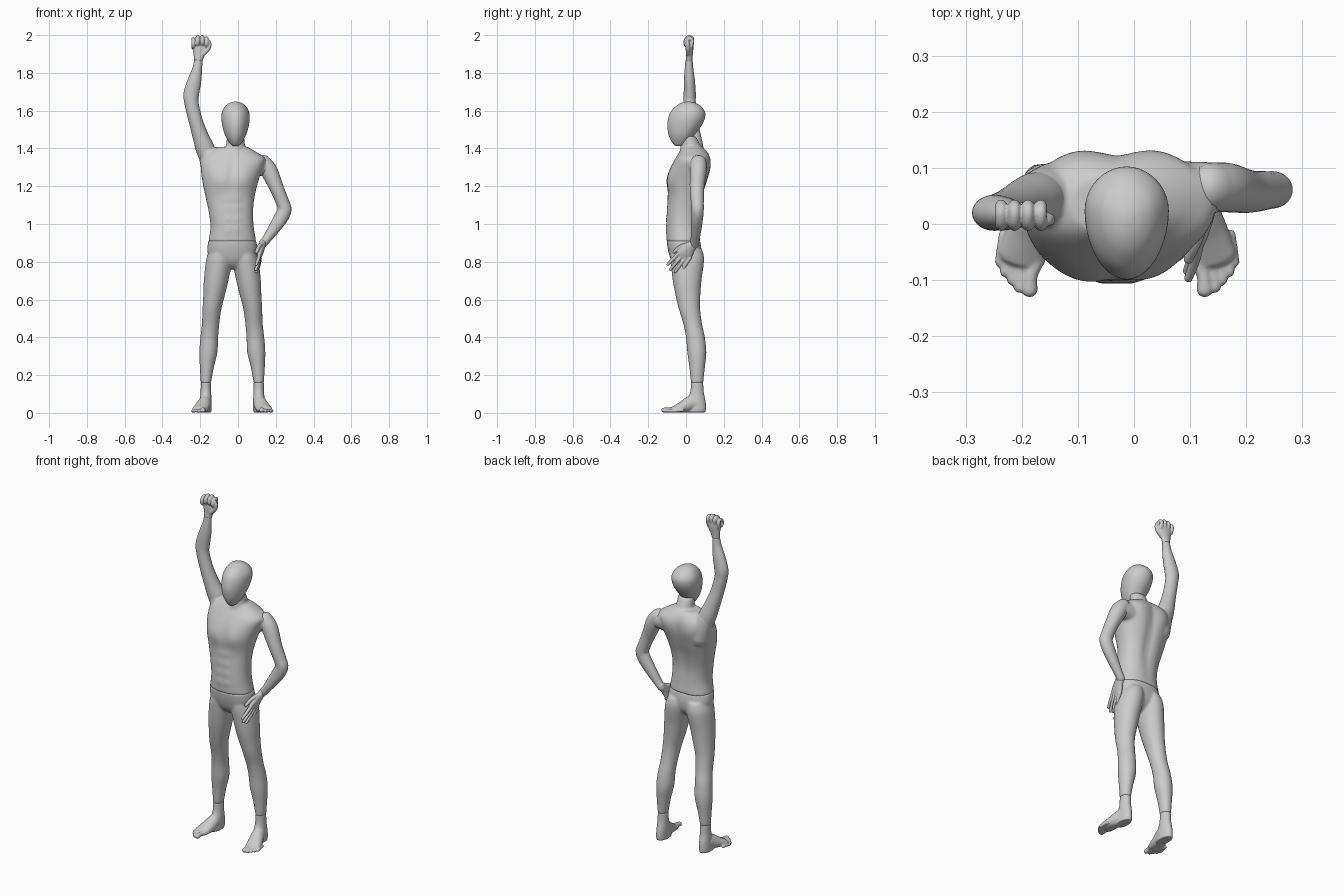
import bpy, bmesh, math
from mathutils import Vector

MID = -0.03          # mirror plane of the legs and feet


def spline(rows, k=5):
    """Catmull-Rom interpolation through rows of numbers."""
    out = []
    for i in range(len(rows) - 1):
        a, b, c, d = (rows[min(max(j, 0), len(rows) - 1)] for j in (i - 1, i, i + 1, i + 2))
        for s in range(k):
            t = s / k
            out.append([0.5 * (2 * q + (r - p) * t + (2 * p - 5 * q + 4 * r - w) * t * t
                               + (3 * q - p - 3 * r + w) * t ** 3) for p, q, r, w in zip(a, b, c, d)])
    return out + [list(rows[-1])]


def skin(bm, rings):
    """Join rings of points into a closed tube."""
    loops = [[bm.verts.new(p) for p in ring] for ring in rings]
    n = len(loops[0])
    for a, b in zip(loops, loops[1:]):
        for i in range(n):
            bm.faces.new((a[i], a[(i + 1) % n], b[(i + 1) % n], b[i]))
    bm.faces.new(loops[0][::-1])
    bm.faces.new(loops[-1])


def slab(bm, rows, p=2.0, mid=0.5, n=40, sculpt=None):
    """Horizontal sections: (x, z, half width, front y, back y)."""
    rings = []
    for x, z, rx, yf, yb in spline(rows):
        cy, ring = yf + (yb - yf) * mid, []
        for i in range(n):
            a = 2 * math.pi * i / n
            c, s = math.cos(a), math.sin(a)
            u = math.copysign(abs(c) ** (2 / p), c)
            v = math.copysign(abs(s) ** (2 / p), s)
            pt = Vector((x + rx * u, cy + v * ((yb - cy) if v > 0 else (cy - yf)), z))
            if sculpt:
                pt.y += sculpt(pt, v)
            ring.append(pt)
        rings.append(ring)
    skin(bm, rings)


def tube(bm, rows, ref=(0, 1, 0), n=20, round_ends=True):
    """Sections across a path: (x, y, z, radius across, radius along ref)."""
    pts = spline(rows)
    rings = []
    for i, r in enumerate(pts):
        t = (Vector(pts[min(i + 1, len(pts) - 1)][:3]) - Vector(pts[max(i - 1, 0)][:3])).normalized()
        side = Vector(ref)
        side = (side - side.dot(t) * t).normalized()
        other = side.cross(t)

        def ring(push, k):
            c = Vector(r[:3]) + t * push
            return [c + other * (r[3] * k * math.cos(2 * math.pi * j / n))
                    + side * (r[4] * k * math.sin(2 * math.pi * j / n)) for j in range(n)]
        m = min(r[3], r[4])
        if i == 0 and round_ends:
            rings += [ring(-m * .95, .3), ring(-m * .8, .6), ring(-m * .5, .87)]
        rings.append(ring(0, 1))
        if i == len(pts) - 1 and round_ends:
            rings += [ring(m * .5, .87), ring(m * .8, .6), ring(m * .95, .3)]
    skin(bm, rings)


def finish(name, bm, voxel=None, smooth=4):
    bmesh.ops.recalc_face_normals(bm, faces=bm.faces)
    me = bpy.data.meshes.new(name)
    bm.to_mesh(me)
    bm.free()
    me.polygons.foreach_set("use_smooth", [True] * len(me.polygons))
    ob = bpy.data.objects.new(name, me)
    bpy.context.collection.objects.link(ob)
    if voxel:        # fuse overlapping pieces into one skin
        m = ob.modifiers.new("fuse", 'REMESH')
        m.mode, m.voxel_size, m.use_smooth_shade = 'VOXEL', voxel, True
        s = ob.modifiers.new("soften", 'SMOOTH')
        s.factor, s.iterations = 0.5, smooth
    return ob


def mirrored(rows):
    return [(2 * MID - r[0],) + tuple(r[1:]) for r in rows]


def bump(p, x, z, sx, sz):
    return math.exp(-((p.x - x) / sx) ** 2 - ((p.z - z) / sz) ** 2)


# head
bm = bmesh.new()
slab(bm, [(-.013, 1.413, .014, -.055, -.02), (-.013, 1.425, .028, -.068, .005), (-.013, 1.45, .045, -.084, .03),
          (-.013, 1.48, .059, -.094, .052), (-.013, 1.52, .07, -.099, .082), (-.013, 1.56, .075, -.094, .1),
          (-.013, 1.595, .071, -.08, .1), (-.013, 1.625, .053, -.052, .077), (-.013, 1.641, .031, -.025, .05),
          (-.013, 1.648, .008, 0, .022)], p=1.95, mid=.6)
finish("head", bm)


# torso with neck and shoulders
def muscles(p, v):
    if v < 0:
        y = sum(-.010 * bump(p, MID + s * .065, 1.24, .05, .05) for s in (-1, 1))
        y += .006 * bump(p, MID, 1.25, .014, .07)
        y += sum(-.005 * bump(p, MID + s * .025, z, .019, .02) for s in (-1, 1) for z in (1.135, 1.08, 1.025, .97))
        return y * min(1, -v * 1.5)
    y = -.014 * bump(p, MID, 1.2, .03, .2)
    y += sum(.008 * bump(p, MID + s * .08, 1.32, .045, .06) for s in (-1, 1))
    return y * min(1, v * 1.5)


bm = bmesh.new()
slab(bm, [(-.03, .906, .127, -.103, .078), (-.031, .98, .115, -.104, .072), (-.037, 1.06, .117, -.1, .072),
          (-.042, 1.14, .129, -.095, .087), (-.041, 1.22, .147, -.098, .112), (-.034, 1.29, .163, -.085, .128),
          (-.026, 1.345, .17, -.058, .128), (-.036, 1.38, .135, -.036, .115), (-.03, 1.408, .08, -.02, .09)],
     p=2.25, sculpt=muscles)
slab(bm, [(-.014, 1.34, .075, -.05, .1), (-.013, 1.38, .06, -.035, .098), (-.013, 1.415, .05, -.028, .078),
          (-.013, 1.465, .046, -.02, .052)])
tube(bm, [(.05, .06, 1.305, .055, .055), (.1, .062, 1.307, .055, .05), (.14, .065, 1.305, .05, .046)])
tube(bm, [(-.12, .055, 1.27, .07, .06), (-.145, .052, 1.34, .06, .056), (-.168, .046, 1.39, .048, .05)])
finish("torso", bm, .007, 5)

# hips and legs
bm = bmesh.new()
slab(bm, [(-.03, .912, .127, -.103, .075), (-.03, .86, .132, -.095, .082), (-.03, .81, .115, -.08, .075),
          (-.03, .775, .06, -.055, .05), (-.03, .762, .02, -.03, .03)], p=2.25)
leg = [(-.09, .865, .06, -.08, .086), (-.099, .81, .07, -.082, .096), (-.116, .7, .065, -.07, .082),
       (-.127, .62, .057, -.055, .076), (-.138, .55, .05, -.038, .075), (-.145, .47, .046, -.014, .085),
       (-.152, .4, .047, .0, .1), (-.157, .32, .048, .007, .108), (-.165, .24, .037, .018, .1),
       (-.17, .157, .027, .026, .091)]
slab(bm, leg, n=32)
slab(bm, mirrored(leg), n=32)
finish("legs", bm, .007, 4)

# feet, each with five toes
ankle = [(-.17, .162, .027, .026, .091), (-.17, .11, .028, .022, .094), (-.171, .06, .031, .0, .104),
         (-.172, .02, .032, -.01, .106), (-.172, .0, .03, -.01, .102)]
instep = [(-.172, .06, .035, .03, .045), (-.176, .03, .05, .034, .042), (-.188, -.015, .032, .04, .032),
          (-.2, -.06, .019, .043, .019)]
toes = [(-.174, -.186, -.117, .014), (-.196, -.204, -.113, .0105), (-.211, -.217, -.1, .0095),
        (-.223, -.23, -.085, .0095), (-.232, -.239, -.068, .009)]
for name, side in (("foot_right", lambda r: r), ("foot_left", mirrored)):
    bm = bmesh.new()
    slab(bm, side(ankle))
    # radius order is (across, along ref), so swap to make width follow x
    tube(bm, side([r[:3] + (r[4], r[3]) for r in instep]), ref=(1, 0, 0))
    for x0, x1, tip, r in toes:
        tube(bm, side([(x0, tip + .05, r + .005, r, r), (x1 + .002, tip + .025, r + .003, r * .9, r * .9),
                       (x1, tip, r, r, r * 1.05)]), ref=(1, 0, 0), n=14)
    for v in bm.verts:
        v.co.z = max(v.co.z, 0.003)
    finish(name, bm, .004, 3)

# raised arm
bm = bmesh.new()
tube(bm, [(-.158, .048, 1.36, .05, .047), (-.178, .044, 1.41, .049, .047), (-.2, .036, 1.47, .042, .042),
          (-.225, .026, 1.55, .037, .036), (-.246, .02, 1.64, .037, .032), (-.247, .02, 1.69, .041, .032),
          (-.23, .018, 1.76, .036, .029), (-.216, .016, 1.82, .026, .023), (-.21, .016, 1.866, .022, .019)],
     n=28, round_ends=False)
finish("arm_raised", bm)

# clenched hand
bm = bmesh.new()
tube(bm, [(-.21, .016, 1.862, .022, .018), (-.206, .018, 1.895, .03, .018), (-.201, .02, 1.93, .042, .019),
          (-.2, .022, 1.957, .044, .016)])
for x, z in ((-.237, -.01), (-.213, 0), (-.189, .001), (-.166, -.006)):
    path = [(.026, 1.945), (.033, 1.975), (.021, 1.989), (.003, 1.981), (-.002, 1.962), (.006, 1.95)]
    tube(bm, [(x, y, h + z, .0105, .0105) for y, h in path], ref=(1, 0, 0), n=14)
tube(bm, [(-.185, .012, 1.9, .013, .013), (-.16, .01, 1.925, .012, .012), (-.151, .008, 1.95, .011, .011),
          (-.156, .006, 1.968, .01, .01)], n=14)
finish("hand_raised", bm, .003, 2)

# lowered arm
bm = bmesh.new()
tube(bm, [(.135, .066, 1.325, .04, .043), (.165, .065, 1.28, .045, .044), (.205, .058, 1.19, .037, .038),
          (.236, .06, 1.115, .035, .034), (.246, .061, 1.075, .037, .033), (.226, .059, 1.03, .037, .031),
          (.19, .054, .975, .031, .028), (.155, .049, .925, .024, .024), (.13, .045, .892, .021, .022)], n=28)
finish("arm_lowered", bm)

# open hand resting at the hip
bm = bmesh.new()
W, D = Vector((.131, .045, .898)), Vector((-.19, -.61, -.77)).normalized()
S = Vector((0, -.78, .62))


def at(d, s, out=0):
    return tuple(W + D * d + S * s + Vector((out, 0, 0)))


tube(bm, [at(-.005, 0) + (.019, .022), at(.035, .004) + (.018, .031), at(.075, .003) + (.015, .039),
          at(.095, .002) + (.011, .039)])
for k, length in ((.031, .178), (.011, .192), (-.01, .186), (-.029, .165)):
    tube(bm, [at(.08, k) + (.0105, .0105), at((.08 + length) / 2, k * 1.15, .003) + (.0095, .0095),
              at(length, k * 1.35) + (.008, .008)], n=14)
tube(bm, [at(.02, .016) + (.013, .014), at(.06, .045, -.008) + (.011, .012), at(.105, .056, -.014) + (.009, .009)], n=14)
finish("hand_lowered", bm, .003, 2)
